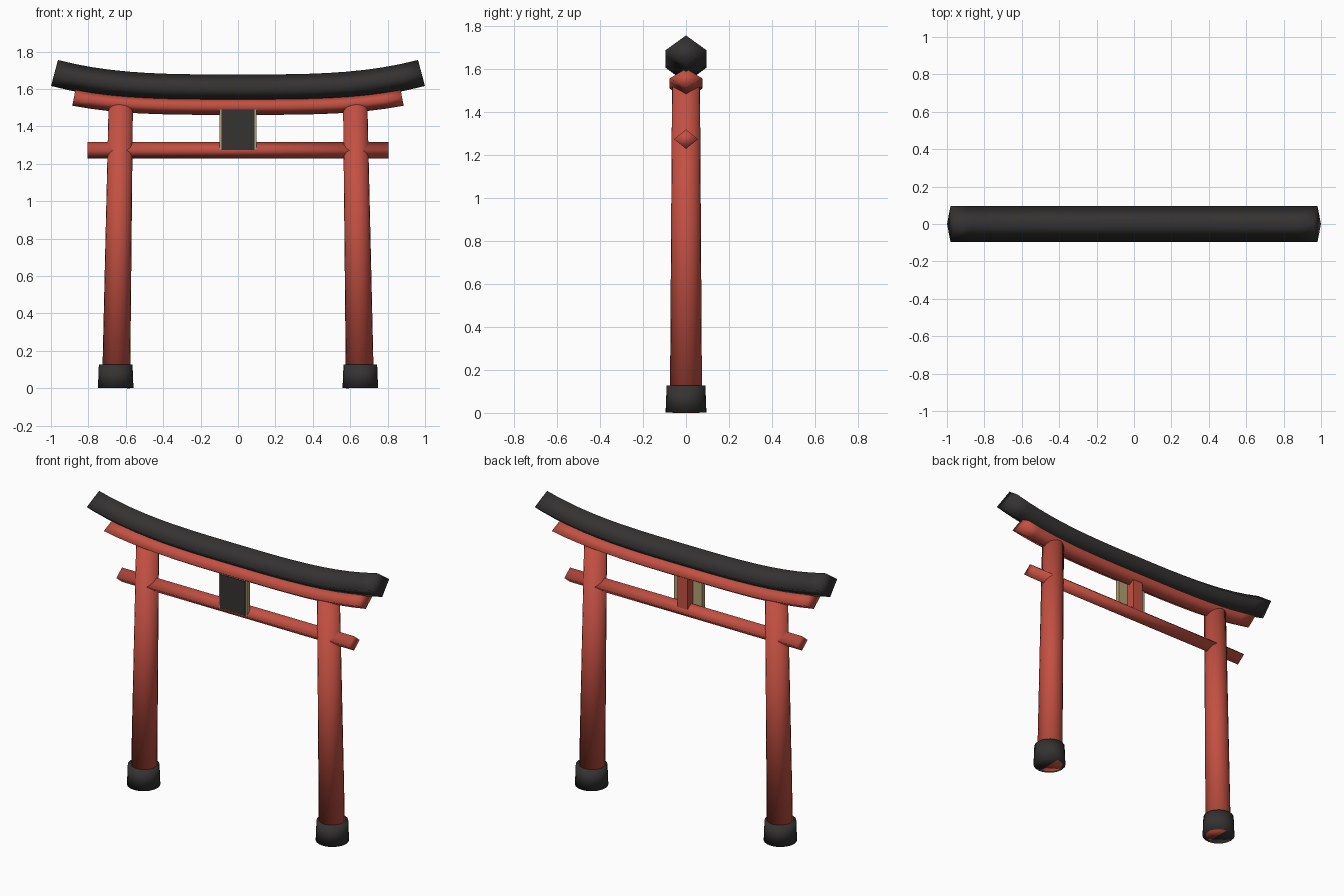
import bpy, bmesh, math
from mathutils import Matrix, Vector

if "Cube" in bpy.data.objects:
    bpy.data.objects.remove(bpy.data.objects["Cube"])


def material(name, rgb):
    m = bpy.data.materials.new(name)
    m.diffuse_color = (*rgb, 1)
    m.use_nodes = True
    m.node_tree.nodes["Principled BSDF"].inputs["Base Color"].default_value = m.diffuse_color
    return m


RED = material("red_paint", (0.55, 0.08, 0.055))
DARK = material("dark_paint", (0.035, 0.033, 0.032))
GOLD = material("gold_paint", (0.45, 0.36, 0.18))


def finish(name, bm, mat, smooth=True):
    bmesh.ops.recalc_face_normals(bm, faces=bm.faces)
    for f in bm.faces:
        f.smooth = smooth
    me = bpy.data.meshes.new(name)
    bm.to_mesh(me)
    bm.free()
    me.materials.append(mat)
    ob = bpy.data.objects.new(name, me)
    bpy.context.collection.objects.link(ob)
    return ob


def beam(name, mat, half_len, z, half_y, half_z, rise=0.0, power=3.0, steps=20):
    """Diamond section swept along x, its ends curving upward by rise."""
    bm = bmesh.new()
    rings = []
    for i in range(steps + 1):
        t = 2 * i / steps - 1
        slope = math.copysign(rise * power * abs(t) ** (power - 1) / half_len, t)
        centre = Vector((t * half_len, 0, z + rise * abs(t) ** power))
        up = Vector((-slope, 0, 1)).normalized() * half_z
        side = Vector((0, half_y, 0))
        rings.append([bm.verts.new(centre + o) for o in (up, side, -up, -side)])
    for a, b in zip(rings, rings[1:]):
        for k in range(4):
            n = (k + 1) % 4
            bm.faces.new((a[k], a[n], b[n], b[k]))
    bm.faces.new(rings[0])
    bm.faces.new(rings[-1])
    return finish(name, bm, mat)


def column(name, mat, bottom, r_bottom, r_top, height, lean=0.0):
    """Tapered round column standing on the bottom point, leaning about y."""
    bm = bmesh.new()
    place = (Matrix.Translation(bottom) @ Matrix.Rotation(lean, 4, 'Y')
             @ Matrix.Translation((0, 0, height / 2)))
    bmesh.ops.create_cone(bm, cap_ends=True, segments=20, radius1=r_bottom,
                          radius2=r_top, depth=height, matrix=place)
    return finish(name, bm, mat)


def box(name, mat, lo, hi):
    lo, hi = Vector(lo), Vector(hi)
    bm = bmesh.new()
    bmesh.ops.create_cube(bm, size=1, matrix=Matrix.Translation((lo + hi) / 2)
                          @ Matrix.Diagonal((*(hi - lo), 1)))
    return finish(name, bm, mat, smooth=False)


# Leaning posts with dark footings
for side, s in (("left", -1), ("right", 1)):
    column(side + "_post", RED, (s * 0.652, 0, 0.0013), 0.075, 0.065, 1.52,
           lean=-s * math.radians(0.95))
    column(side + "_footing", DARK, (s * 0.654, 0, 0.0013), 0.095, 0.09, 0.126)

# Curved top beams and straight tie beam
beam("top_beam", DARK, 0.981, 1.606, 0.096, 0.072, rise=0.08, power=3.25)
beam("under_beam", RED, 0.877, 1.508, 0.076, 0.046, rise=0.048, power=3.5)
beam("tie_beam", RED, 0.804, 1.273, 0.056, 0.045, steps=1)

# Central strut and plaque
box("centre_strut", RED, (-0.035, -0.03, 1.27), (0.035, 0.035, 1.51))
box("plaque_frame", GOLD, (-0.098, -0.05, 1.275), (0.098, -0.02, 1.49))
box("plaque_panel", DARK, (-0.087, -0.056, 1.275), (0.087, -0.04, 1.49))
